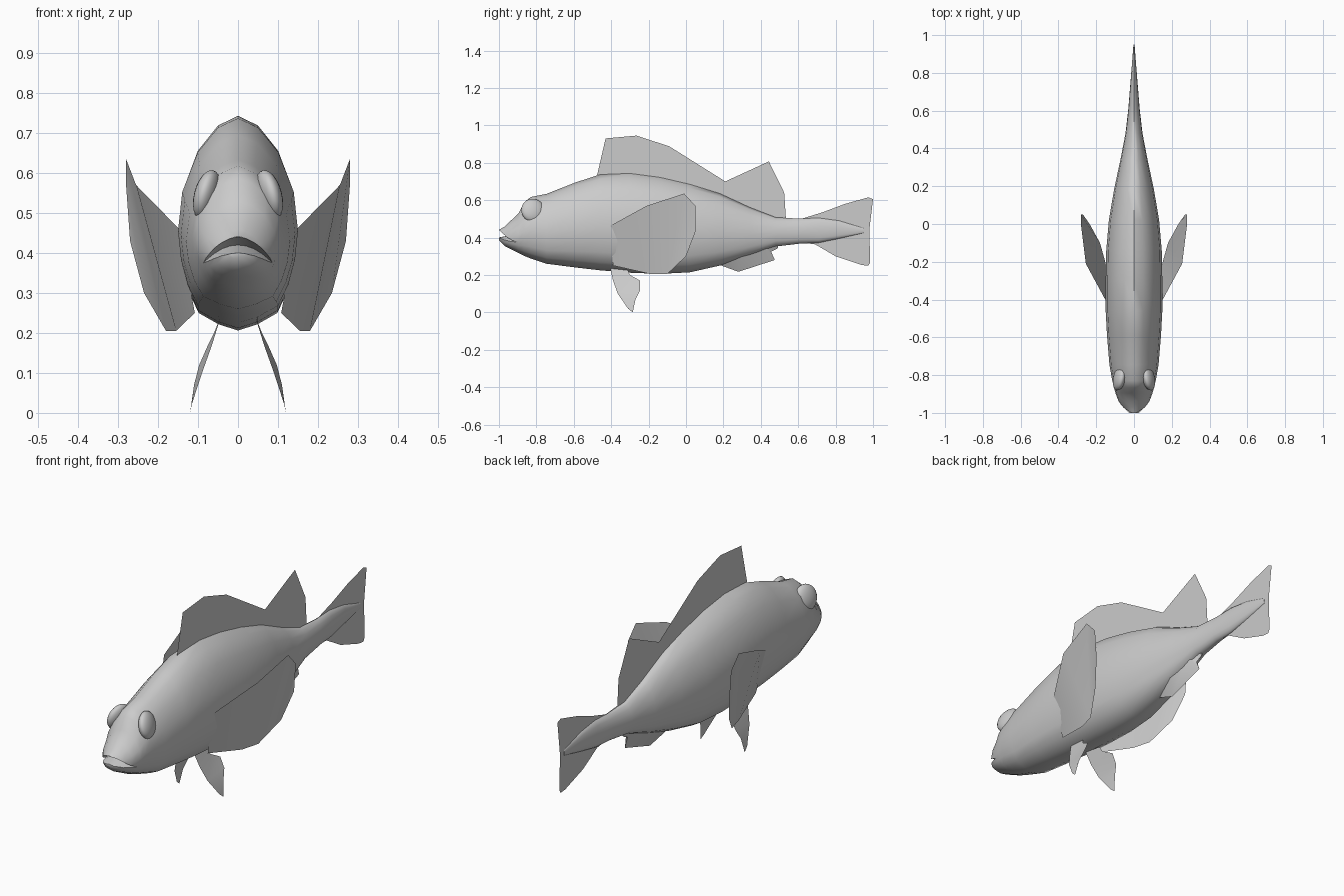
import bpy, bmesh, math
from mathutils import Vector

cube = bpy.data.objects.get("Cube")
if cube:
    bpy.data.objects.remove(cube, do_unlink=True)

grey = bpy.data.materials.new("plain grey")
grey.use_nodes = True
GREY = (0.6, 0.6, 0.6, 1)
grey.diffuse_color = GREY
grey.node_tree.nodes["Principled BSDF"].inputs["Base Color"].default_value = GREY


def make(name, verts, faces, solid=False):
    """Mesh object from points and faces; closed shapes get outward normals."""
    me = bpy.data.meshes.new(name)
    me.from_pydata([Vector(v) for v in verts], [], faces)
    if solid:
        bm = bmesh.new()
        bm.from_mesh(me)
        bmesh.ops.recalc_face_normals(bm, faces=bm.faces)
        bm.to_mesh(me)
        bm.free()
    me.materials.append(grey)
    ob = bpy.data.objects.new(name, me)
    bpy.context.collection.objects.link(ob)
    return ob


def activate(ob):
    bpy.ops.object.select_all(action='DESELECT')
    ob.select_set(True)
    bpy.context.view_layer.objects.active = ob


def smooth(ob, angle=45):
    activate(ob)
    bpy.ops.object.shade_smooth_by_angle(angle=math.radians(angle))


def loft(name, rings):
    n = len(rings[0])
    faces = [(i * n + j, i * n + (j + 1) % n, (i + 1) * n + (j + 1) % n, (i + 1) * n + j)
             for i in range(len(rings) - 1) for j in range(n)]
    last = (len(rings) - 1) * n
    faces += [tuple(range(n)), tuple(range(last, last + n))]
    return make(name, [p for r in rings for p in r], faces, True)


# Body: half section as (width share, height share), scaled at each station
half = [(0, 0), (.33, .03), (.67, .085), (.84, .19), (.95, .31), (1, .45),
        (.93, .64), (.67, .835), (.33, .955), (0, 1)]
section = half + [(-w, h) for w, h in half[-2:0:-1]]
# y, bottom z, top z, half width
stations = [
    (-1.0, .385, .442, .03), (-.97, .355, .458, .06), (-.935, .337, .492, .083),
    (-.895, .317, .53, .098), (-.867, .303, .587, .106), (-.83, .288, .617, .115),
    (-.745, .26, .634, .13), (-.59, .24, .695, .143), (-.46, .225, .737, .15),
    (-.3, .212, .743, .15), (-.14, .206, .722, .147), (.02, .214, .685, .133),
    (.18, .25, .636, .106), (.34, .30, .562, .072), (.48, .352, .508, .045),
    (.61, .368, .501, .03), (.71, .372, .505, .022), (.82, .395, .49, .013),
    (.95, .425, .45, .003)]
body = loft("body", [[(w * a, y, lo + (hi - lo) * b) for a, b in section]
                     for y, lo, hi, w in stations])

# Mouth: a downturned wedge cut out of the snout
wedge = []
for i in range(13):
    x = -.12 + .02 * i
    z = .42 - 6 * x * x
    wedge.append([(x, -.905, z), (x, -1.06, z + .032), (x, -1.06, z - .032)])
cutter = loft("mouth_cutter", wedge)
cutter.hide_render = True
cut = body.modifiers.new("mouth", 'BOOLEAN')
cut.operation = 'DIFFERENCE'
cut.solver = 'EXACT'
cut.object = cutter
activate(body)
bpy.ops.object.modifier_apply(modifier=cut.name)
bpy.data.objects.remove(cutter, do_unlink=True)
smooth(body, 50)

# Eyes: flattened balls leaning in at the top
for side, s in (("left", 1), ("right", -1)):
    bpy.ops.mesh.primitive_uv_sphere_add(segments=20, ring_count=12, radius=1,
                                         location=(.078 * s, -.818, .545))
    eye = bpy.context.object
    eye.name = side + "_eye"
    eye.scale = (.03, .064, .064)
    eye.rotation_euler = (0, -.25 * s, .2 * s)
    eye.data.materials.append(grey)
    smooth(eye, 60)


def sheet(name, outline):
    """Thin upright fin in the middle plane, from (y, z) points."""
    return make(name, [(0, y, z) for y, z in outline], [tuple(range(len(outline)))])


sheet("dorsal_fin", [
    (-.475, .735), (-.43, .93), (-.265, .945), (-.09, .888), (.21, .70), (.443, .807),
    (.525, .64), (.535, .49), (.34, .53), (.18, .61), (.02, .66), (-.14, .70), (-.3, .72)])
sheet("tail_fin", [
    (.60, .495), (.73, .535), (.85, .58), (.975, .615), (1.0, .605), (.98, .44), (.985, .267),
    (.975, .25), (.94, .253), (.80, .30), (.69, .364), (.60, .375)])

# Anal fin: a wedge that thins from the belly to its lower edge
edge = [(.17, .257), (.28, .217), (.475, .28), (.455, .325), (.49, .342)]
base = [(.18, .27, .03), (.30, .31, .035), (.42, .36, .028), (.46, .37, .022), (.5, .38, .015)]
n = len(edge)
verts = ([(0, y, z) for y, z in edge] + [(w, y, z) for y, z, w in base]
         + [(-w, y, z) for y, z, w in base])
faces = []
for i in range(n - 1):
    faces += [(i, i + 1, n + i + 1, n + i), (i + 1, i, 2 * n + i, 2 * n + i + 1),
              (n + i, n + i + 1, 2 * n + i + 1, 2 * n + i)]
faces += [(0, n, 2 * n), (n - 1, 3 * n - 1, 2 * n - 1)]
smooth(make("anal_fin", verts, faces, True), 50)

# Paired fins, mirrored across the middle
pectoral = [(.147, -.41, .46), (.255, -.21, .57), (.28, -.01, .635), (.28, .05, .57),
            (.27, .05, .43), (.235, 0, .30), (.18, -.1, .205), (.155, -.19, .205),
            (.108, -.39, .25)]
pectoral_faces = [(0, 1, 7, 8), (1, 2, 6, 7), (2, 3, 5, 6), (3, 4, 5)]
pelvic = [(.045, -.405, .235), (.05, -.31, .225), (.06, -.30, .20), (.075, -.245, .17),
          (.097, -.245, .12), (.11, -.27, .07), (.12, -.285, 0), (.116, -.31, .02),
          (.09, -.365, .10), (.065, -.39, .17)]
pelvic_faces = [(0, 1, 2, 9), (2, 3, 8, 9), (3, 4, 8), (4, 5, 7, 8), (5, 6, 7)]
for side, s in (("left", 1), ("right", -1)):
    for part, pts, fs in (("pectoral", pectoral, pectoral_faces),
                          ("pelvic", pelvic, pelvic_faces)):
        fin = make(f"{side}_{part}_fin", [(x * s, y, z) for x, y, z in pts],
                   [f[::s] for f in fs])
        smooth(fin, 60)
